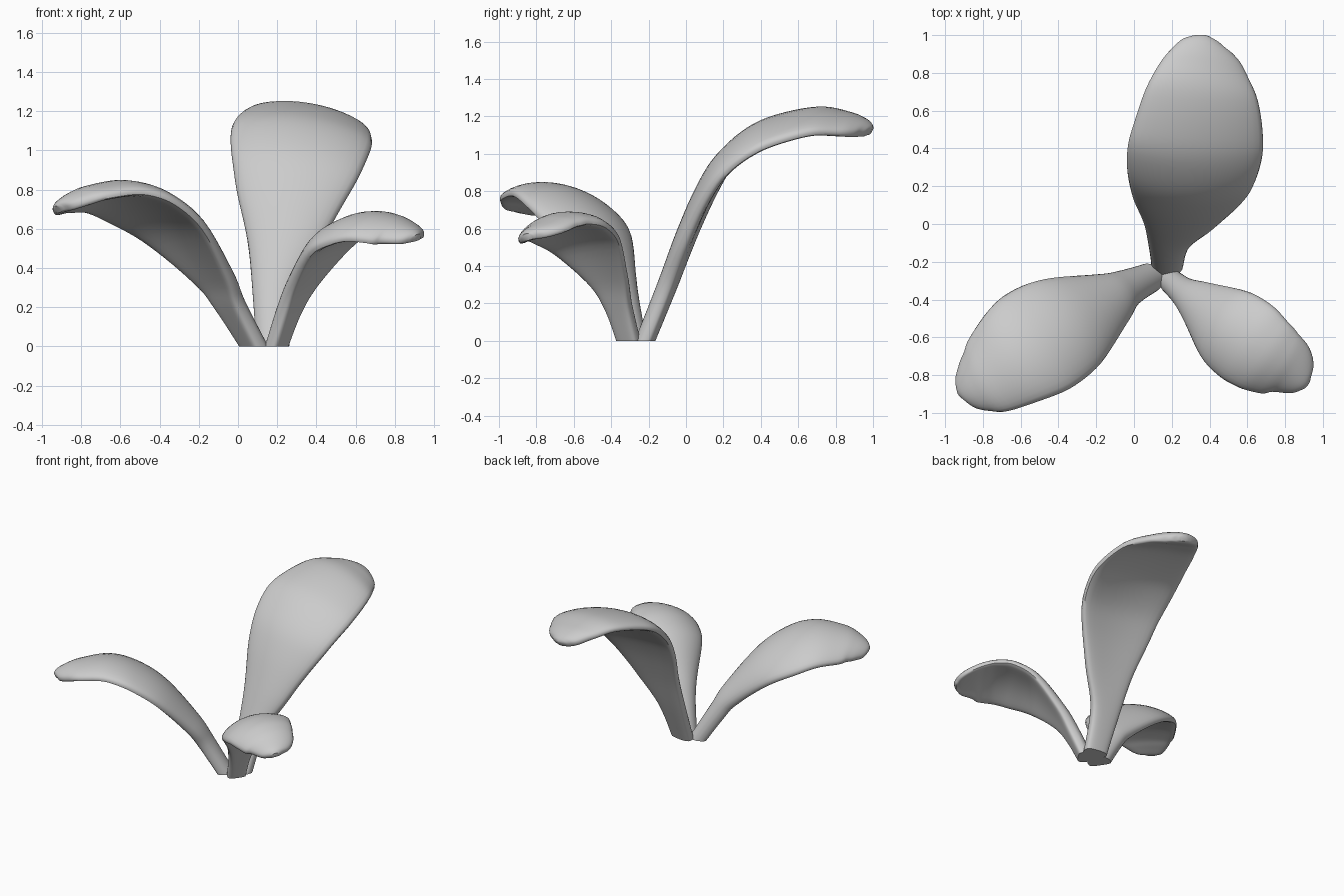
import bpy, bmesh, math
from mathutils import Vector

cube = bpy.data.objects.get("Cube")
if cube:
    bpy.data.objects.remove(cube)

grey = bpy.data.materials.new("plain_grey")
grey.use_nodes = True
grey.diffuse_color = (0.6, 0.6, 0.6, 1)
grey.node_tree.nodes["Principled BSDF"].inputs["Base Color"].default_value = (0.6, 0.6, 0.6, 1)

STEPS, SIDES = 5, 32


def smooth_path(pts):
    """Catmull-Rom through rows of x, y, z, half width, half thickness."""
    rows = [Vector(p) for p in pts]
    rows = [rows[0] * 2 - rows[1]] + rows + [rows[-1] * 2 - rows[-2]]
    out = []
    for a, b, c, d in zip(rows, rows[1:], rows[2:], rows[3:]):
        for k in range(STEPS):
            t = k / STEPS
            out.append(0.5 * (2 * b + (c - a) * t + (2 * a - 5 * b + 4 * c - d) * t ** 2
                              + (3 * b - a - 3 * c + d) * t ** 3))
    return out + [rows[-2]]


def soft(v, power):
    return math.copysign(abs(v) ** power, v)


def make_leaf(name, pts, roll, arch):
    # Continue the stem below the ground so it can be trimmed flat
    first, second = Vector(pts[0]), Vector(pts[1])
    below = first - (second - first) * 0.5
    below[3], below[4] = first[3], first[4]
    path = smooth_path([below] + pts)
    span = path[-1] - path[0]
    side = Vector((span[1], -span[0], 0)).normalized()

    bm = bmesh.new()
    rings = []
    for i, p in enumerate(path):
        ahead, behind = path[min(i + 1, len(path) - 1)], path[max(i - 1, 0)]
        tangent = Vector((ahead - behind)[:3]).normalized()
        normal = side.cross(tangent).normalized()
        across = tangent.cross(normal)
        turn = roll * min(1, i / len(path) * 2)
        u = across * math.cos(turn) + normal * math.sin(turn)
        n = normal * math.cos(turn) - across * math.sin(turn)
        ring = []
        for k in range(SIDES):
            a = math.tau * k / SIDES
            c, s = math.cos(a), soft(math.sin(a), 0.7)
            ring.append(bm.verts.new(Vector(p[:3]) + u * (p[3] * c)
                                     + n * (p[4] * s - arch * p[3] * c * c)))
        rings.append(ring)
    for r, q in zip(rings, rings[1:]):
        for k in range(SIDES):
            j = (k + 1) % SIDES
            bm.faces.new((r[k], r[j], q[j], q[k]))
    bm.faces.new(rings[-1])

    # Trim the foot level with the ground and close it
    bmesh.ops.bisect_plane(bm, geom=bm.verts[:] + bm.edges[:] + bm.faces[:],
                           plane_co=(0, 0, 0), plane_no=(0, 0, 1), clear_inner=True)
    bmesh.ops.holes_fill(bm, edges=[e for e in bm.edges if e.is_boundary], sides=0)
    bmesh.ops.recalc_face_normals(bm, faces=bm.faces[:])
    mesh = bpy.data.meshes.new(name)
    bm.to_mesh(mesh)
    bm.free()
    mesh.materials.append(grey)
    leaf = bpy.data.objects.new(name, mesh)
    bpy.context.collection.objects.link(leaf)
    bpy.ops.object.select_all(action="DESELECT")
    leaf.select_set(True)
    bpy.context.view_layer.objects.active = leaf
    bpy.ops.object.shade_smooth_by_angle(angle=math.radians(50))


# Tall leaf at the back
make_leaf("back_leaf", [
    (.175, -.22, 0, .085, .05), (.185, -.1, .3, .115, .052), (.235, 0, .57, .2, .052),
    (.27, .1, .8, .285, .052), (.30, .2, .96, .335, .052), (.325, .35, 1.09, .36, .052),
    (.345, .5, 1.155, .345, .05), (.36, .7, 1.195, .295, .047), (.367, .85, 1.175, .222, .044),
    (.37, .93, 1.15, .155, .042), (.375, .972, 1.13, .09, .034), (.378, .99, 1.12, .03, .02)],
    roll=-.17, arch=.12)

# Middle leaf reaching to the right
make_leaf("right_leaf", [
    (.09, -.28, 0, .08, .052), (-.03, -.335, .215, .105, .055), (-.11, -.385, .365, .155, .055),
    (-.3, -.49, .615, .27, .052), (-.475, -.59, .745, .305, .05), (-.625, -.69, .795, .28, .047),
    (-.77, -.8, .775, .222, .044), (-.845, -.85, .745, .165, .042),
    (-.9, -.885, .715, .1, .034), (-.92, -.9, .7, .03, .02)],
    roll=-.17, arch=.2)

# Small leaf reaching to the left
make_leaf("left_leaf", [
    (.19, -.3, 0, .065, .047), (.255, -.355, .19, .08, .05), (.325, -.41, .345, .125, .05),
    (.45, -.52, .54, .214, .05), (.57, -.615, .62, .238, .047), (.67, -.69, .64, .224, .044),
    (.755, -.74, .625, .2, .042), (.82, -.775, .6, .165, .04),
    (.885, -.83, .57, .1, .032), (.912, -.85, .555, .035, .02)],
    roll=-.2, arch=.22)
